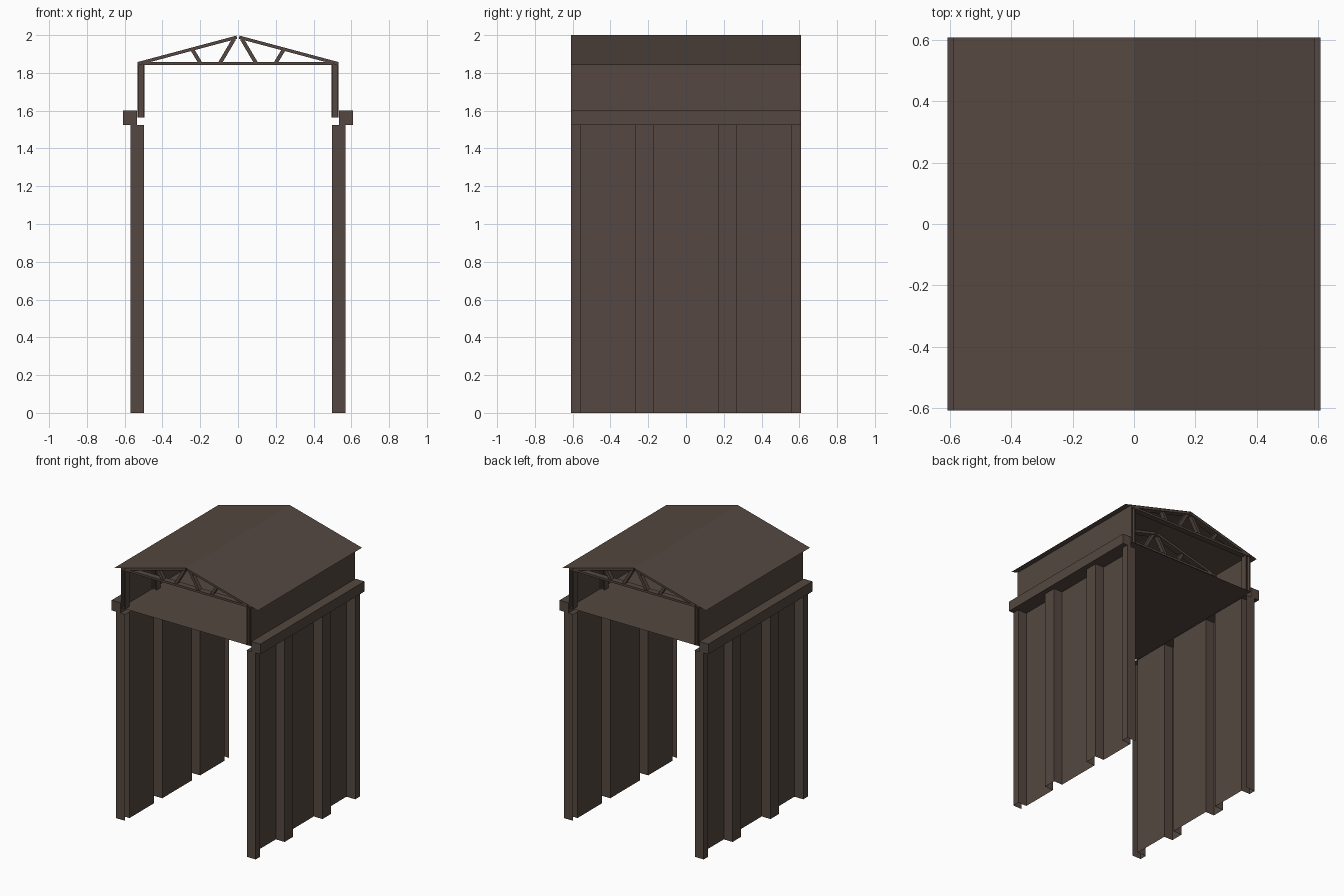
import bpy, bmesh, math
from mathutils import Vector

if "Cube" in bpy.data.objects:
    bpy.data.objects.remove(bpy.data.objects["Cube"])

mat = bpy.data.materials.new("dark brown")
mat.diffuse_color = (0.09, 0.064, 0.052, 1)
mat.use_nodes = True
mat.node_tree.nodes["Principled BSDF"].inputs["Base Color"].default_value = mat.diffuse_color
L = 0.608          # half length along y


def finish(name, bm):
    me = bpy.data.meshes.new(name)
    bm.to_mesh(me)
    bm.free()
    ob = bpy.data.objects.new(name, me)
    me.materials.append(mat)
    bpy.context.collection.objects.link(ob)
    return ob


def sheet(name, pts, direction):
    """Sweep an open line of points into a thin sheet."""
    bm = bmesh.new()
    d = Vector(direction)
    a = [bm.verts.new(p) for p in pts]
    b = [bm.verts.new(Vector(p) + d) for p in pts]
    for i in range(len(pts) - 1):
        bm.faces.new((a[i], a[i + 1], b[i + 1], b[i]))
    return finish(name, bm)


def prism(bm, pts, direction):
    """Closed outline extruded into a solid."""
    d = Vector(direction)
    a = [bm.verts.new(p) for p in pts]
    b = [bm.verts.new(Vector(p) + d) for p in pts]
    n = len(pts)
    faces = [bm.faces.new(a), bm.faces.new(b[::-1])]
    for i in range(n):
        faces.append(bm.faces.new((a[i], b[i], b[(i + 1) % n], a[(i + 1) % n])))
    bmesh.ops.recalc_face_normals(bm, faces=faces)


def bar(bm, p, q, w, y, depth):
    """Straight truss member in the xz plane."""
    p, q = Vector((p[0], 0, p[1])), Vector((q[0], 0, q[1]))
    t = (q - p).normalized()
    n = Vector((-t.z, 0, t.x)) * w / 2
    off = Vector((0, y - depth / 2, 0))
    prism(bm, [p - n + off, q - n + off, q + n + off, p + n + off], (0, depth, 0))


# pilaster positions along y, used by the lower walls
bays = [(-L, -0.555), (-0.27, -0.173), (0.173, 0.27), (0.555, L)]
truss_y = [-0.582, -0.22, 0.22, 0.582]

for s, side in ((-1, "left"), (1, "right")):
    # folded lower wall with hollow pilasters
    line = []
    for y0, y1 in bays:
        line += [(s * x, y, 0) for x, y in
                 ((0.498, y0), (0.57, y0), (0.57, y1), (0.498, y1))]
    if s > 0:
        pts = line
    else:
        pts = line[::-1]
    sheet(side + "_lower_wall", pts, (0, 0, 1.525))

    # thin cap on top of the lower wall
    sheet(side + "_wall_cap", [(s * 0.495, -L, 1.525), (s * 0.57, -L, 1.525)][::s],
          (0, 2 * L, 0))

    # gutter ledge
    bm = bmesh.new()
    prism(bm, [(s * x, -L, z) for x, z in
               ((0.535, 1.525), (0.608, 1.525), (0.608, 1.6), (0.535, 1.6))],
          (0, 2 * L, 0))
    finish(side + "_ledge", bm)

    # upper wall sheet
    sheet(side + "_upper_wall", [(s * 0.532, -L, 1.565), (s * 0.532, L, 1.565)][::s],
          (0, 0, 0.291))

    # upper I-section columns
    bm = bmesh.new()
    for y in truss_y:
        outline = [(0.495, -.025), (0.503, -.025), (0.503, -.004), (0.523, -.004),
                   (0.523, -.025), (0.531, -.025), (0.531, .025), (0.523, .025),
                   (0.523, .004), (0.503, .004), (0.503, .025), (0.495, .025)]
        prism(bm, [(s * x, y + v, 1.565) for x, v in outline], (0, 0, 0.292))
    finish(side + "_upper_columns", bm)

# horizontal ceiling sheet
sheet("ceiling", [(-0.535, -L, 1.565), (0.535, -L, 1.565)], (0, 2 * L, 0))

# roof sheets
sheet("roof", [(-0.588, -L, 1.843), (0, -L, 2.0), (0.588, -L, 1.843)], (0, 2 * L, 0))

# roof trusses
bm = bmesh.new()
for y in truss_y:
    bar(bm, (-0.5, 1.85), (0.5, 1.85), 0.015, y, 0.045)
    for s in (-1, 1):
        bar(bm, (s * 0.53, 1.849), (s * 0.006, 1.989), 0.017, y, 0.045)
        bar(bm, (s * 0.24, 1.92), (s * 0.2, 1.853), 0.02, y, 0.03)
        bar(bm, (s * 0.02, 1.98), (s * 0.095, 1.853), 0.02, y, 0.03)
finish("roof_trusses", bm)
